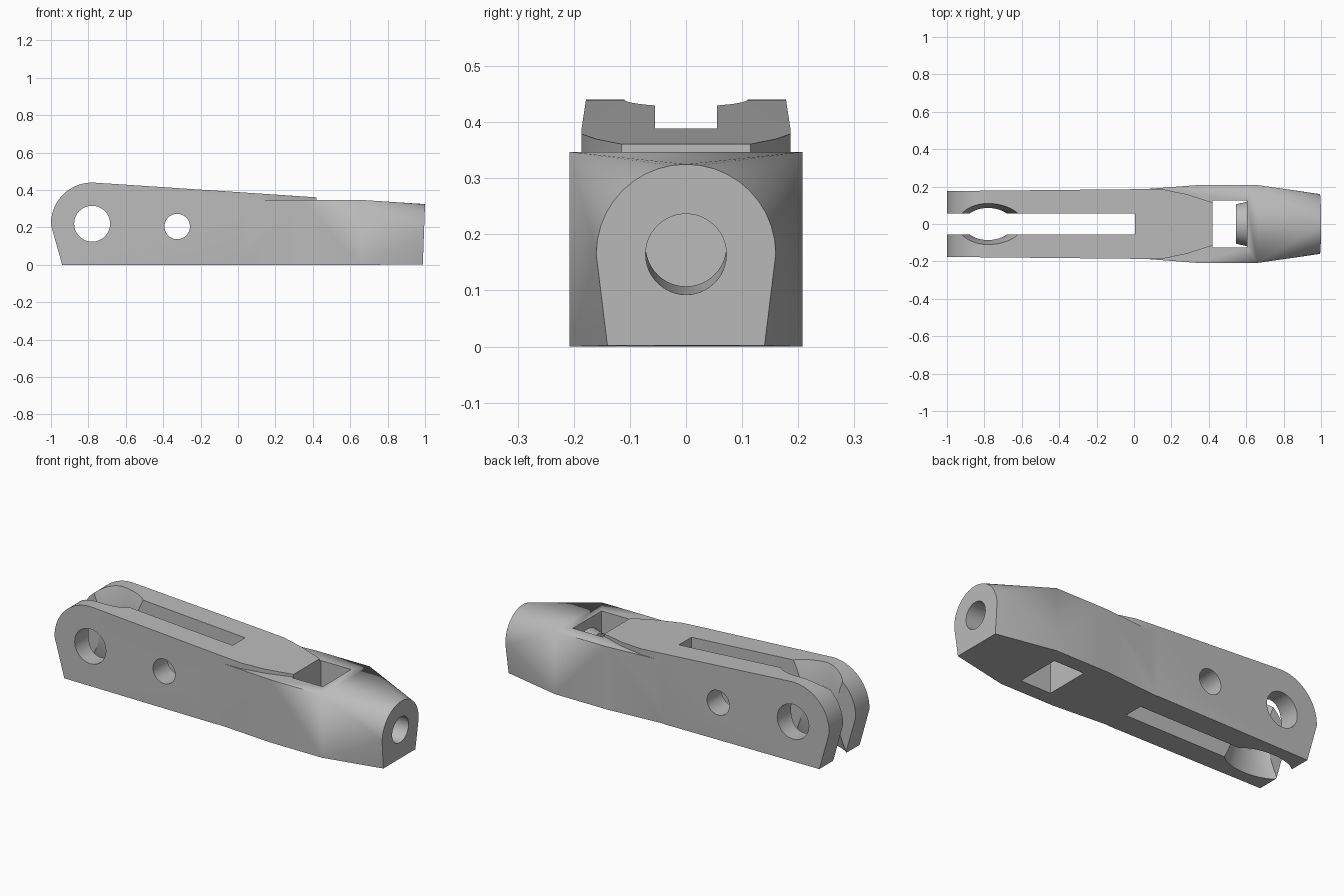
import bpy, bmesh, math
from mathutils import Matrix, Vector

old = bpy.data.objects.get("Cube")
if old:
    bpy.data.objects.remove(old, do_unlink=True)

grey = bpy.data.materials.new("plain grey")
grey.use_nodes = True
grey.diffuse_color = (0.5, 0.5, 0.5, 1)
grey.node_tree.nodes["Principled BSDF"].inputs["Base Color"].default_value = (0.5, 0.5, 0.5, 1)


def finish(name, bm):
    bmesh.ops.recalc_face_normals(bm, faces=bm.faces[:])
    mesh = bpy.data.meshes.new(name)
    bm.to_mesh(mesh)
    bm.free()
    mesh.materials.append(grey)
    ob = bpy.data.objects.new(name, mesh)
    bpy.context.collection.objects.link(ob)
    return ob


def hull(name, points):
    """Convex solid around points given for y >= 0, mirrored across y."""
    bm = bmesh.new()
    for x, y, z in points:
        for side in (1, -1):
            bm.verts.new((x, y * side, z))
    bmesh.ops.remove_doubles(bm, verts=bm.verts[:], dist=0.0005)
    res = bmesh.ops.convex_hull(bm, input=bm.verts[:])
    junk = [v for v in bm.verts if not v.link_faces]
    bmesh.ops.delete(bm, geom=junk, context='VERTS')
    bmesh.ops.dissolve_limit(bm, angle_limit=0.01, verts=bm.verts[:], edges=bm.edges[:])
    return finish(name, bm)


def box(name, x0, x1, half_y, z0, z1):
    return hull(name, [(x, half_y, z) for x in (x0, x1) for z in (z0, z1)])


def rod(name, start, end, r1, r2=None, sides=48):
    """Cylinder or cone between two points."""
    a, b = Vector(start), Vector(end)
    axis = b - a
    bm = bmesh.new()
    turn = axis.to_track_quat('Z', 'Y').to_matrix().to_4x4()
    bmesh.ops.create_cone(bm, cap_ends=True, segments=sides, radius1=r1,
                          radius2=r1 if r2 is None else r2, depth=axis.length,
                          matrix=Matrix.Translation((a + b) / 2) @ turn)
    return finish(name, bm)


def combine(target, tool, operation):
    mod = target.modifiers.new(operation.lower(), 'BOOLEAN')
    mod.operation = operation
    mod.solver = 'EXACT'
    mod.object = tool
    bpy.context.view_layer.objects.active = target
    bpy.ops.object.modifier_apply(modifier=mod.name)
    bpy.data.objects.remove(tool, do_unlink=True)


# Fork arm: rounded head, sloping top, slight widening towards the middle
EYE_X, EYE_Z = -0.78, 0.22
arm = [(-0.94, 0), (0.0, 0), (0.0, 0.389), (0.15, 0.379)]
for i in range(25):
    a = math.radians(86 + i * 4)
    arm.append((EYE_X + 0.22 * math.cos(a), EYE_Z + 0.22 * math.sin(a)))
points = [(x, 0.186 + 0.01 * min(x, 0), z) for x, z in arm]
points += [(0.28, 0.16, 0.37), (0.42, 0.115, 0.361), (0.42, 0.115, 0.02)]
body = hull("clevis_body", points)

# Broad block tapering to an arched end face
block = [(x, w, z) for x, w in ((-0.05, 0.178), (0.34, 0.208), (0.66, 0.208))
         for z in (0, 0.347)]
block.append((0.988, 0.14, 0.002))
for i in range(11):
    a = math.radians(i * 9)
    z = 0.165 + 0.16 * math.sin(a)
    block.append((0.988 + 0.012 * z / 0.325, 0.16 * math.cos(a), z))
combine(body, hull("end_block", block), 'UNION')

# Fork slot, open through the top, bottom and head
combine(body, box("slot_cutter", -1.2, 0.005, 0.055, -0.2, 0.7), 'DIFFERENCE')

# Waisted relief inside the fork around the pin hole
bm = bmesh.new()
SIDES = 48
rings = []
for j in range(13):
    t = -1.2 + 2.4 * j / 12
    r = 0.08 + 0.03 * t * t
    rings.append([bm.verts.new((EYE_X + 1.75 * r * math.cos(2 * math.pi * k / SIDES),
                                r * math.sin(2 * math.pi * k / SIDES),
                                EYE_Z + 0.22 * t)) for k in range(SIDES)])
for low, high in zip(rings, rings[1:]):
    for k in range(SIDES):
        n = (k + 1) % SIDES
        bm.faces.new((low[k], low[n], high[n], high[k]))
bm.faces.new(rings[0])
bm.faces.new(rings[-1])
combine(body, finish("relief_cutter", bm), 'DIFFERENCE')

# Two cross pin holes
for x, z, r in ((EYE_X, EYE_Z, 0.096), (-0.325, 0.205, 0.068)):
    combine(body, rod("pin_hole_cutter", (x, -0.5, z), (x, 0.5, z), r), 'DIFFERENCE')

# Nut window with a bevelled seat on its end wall
combine(body, box("window_cutter", 0.42, 0.605, 0.125, -0.2, 0.7), 'DIFFERENCE')
combine(body, rod("seat", (0.63, 0, 0.175), (0.545, 0, 0.175), 0.125, 0.105), 'UNION')

# Slightly inclined bore from the end face into the window
combine(body, rod("bore_cutter", (1.1, 0, 0.161), (0.5, 0, 0.181), 0.072), 'DIFFERENCE')

# Smooth shading with sharp edges kept
bpy.ops.object.select_all(action='DESELECT')
body.select_set(True)
bpy.context.view_layer.objects.active = body
bpy.ops.object.shade_smooth_by_angle(angle=math.radians(30))
